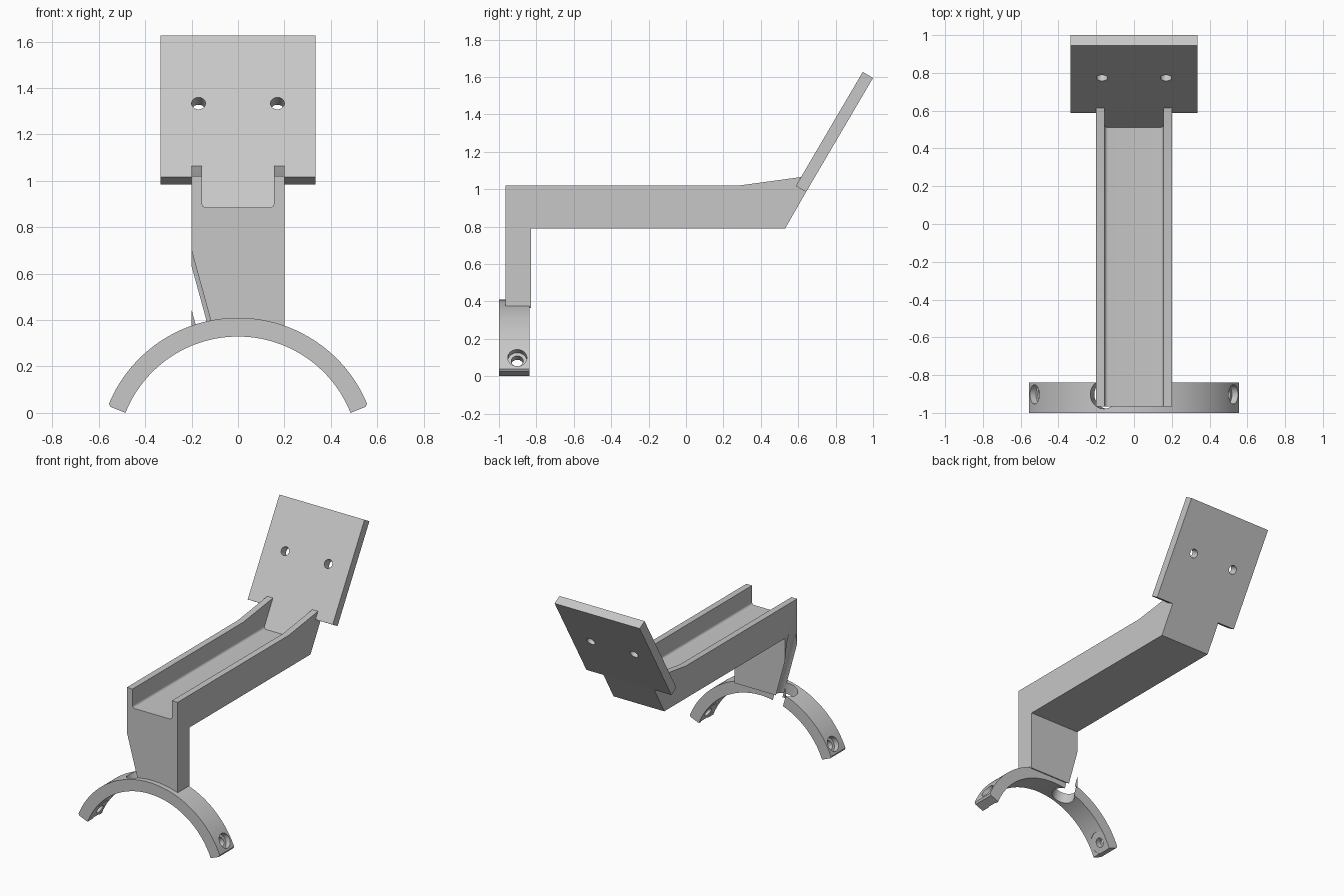
import bpy, bmesh, math
from math import sin, cos, radians
from mathutils import Vector

cube = bpy.data.objects.get("Cube")
if cube:
    bpy.data.objects.remove(cube, do_unlink=True)

grey = bpy.data.materials.new("plain_grey")
grey.use_nodes = True
COLOUR = (0.57, 0.57, 0.57, 1)
grey.diffuse_color = COLOUR
grey.node_tree.nodes["Principled BSDF"].inputs["Base Color"].default_value = COLOUR


def finish(name, bm):
    bmesh.ops.recalc_face_normals(bm, faces=bm.faces[:])
    mesh = bpy.data.meshes.new(name)
    bm.to_mesh(mesh)
    bm.free()
    mesh.materials.append(grey)
    obj = bpy.data.objects.new(name, mesh)
    bpy.context.collection.objects.link(obj)
    return obj


def prism(name, points, offset):
    """Extrude a closed outline along an offset."""
    bm = bmesh.new()
    face = bm.faces.new([bm.verts.new(p) for p in points])
    out = bmesh.ops.extrude_face_region(bm, geom=[face])
    verts = [g for g in out["geom"] if isinstance(g, bmesh.types.BMVert)]
    bmesh.ops.translate(bm, vec=offset, verts=verts)
    return finish(name, bm)


def rod(start, end, radius):
    """Cylinder cutter between two points."""
    start, end = Vector(start), Vector(end)
    bm = bmesh.new()
    bmesh.ops.create_cone(bm, cap_ends=True, segments=48, radius1=radius,
                          radius2=radius, depth=(end - start).length)
    obj = finish("cutter", bm)
    obj.rotation_mode = 'QUATERNION'
    obj.rotation_quaternion = (end - start).to_track_quat('Z', 'Y')
    obj.location = (start + end) / 2
    obj.hide_render = True
    return obj


def cut(target, cutter):
    bpy.ops.object.select_all(action='DESELECT')
    bpy.context.view_layer.objects.active = target
    target.select_set(True)
    mod = target.modifiers.new("cut", 'BOOLEAN')
    mod.operation = 'DIFFERENCE'
    mod.solver = 'EXACT'
    mod.object = cutter
    bpy.ops.object.modifier_apply(modifier=mod.name)
    bpy.data.objects.remove(cutter, do_unlink=True)


# Curved clamp saddle with slightly eased outer ends
CZ, R_OUT, R_IN, END = -0.193, 0.603, 0.522, 21.7
HOLE_Y = -0.902


def radial(angle, r, y=HOLE_Y):
    a = radians(angle)
    return (r * cos(a), y, CZ + r * sin(a))


SWEEP, STEPS = 180 - 2 * END, 64
outer = [radial(END, R_OUT - 0.012, -1)]
outer += [radial(END + 1 + (SWEEP - 2) * i / STEPS, R_OUT, -1) for i in range(STEPS + 1)]
outer += [radial(180 - END, R_OUT - 0.012, -1)]
inner = [radial(180 - END - SWEEP * i / STEPS, R_IN, -1) for i in range(STEPS + 1)]
saddle = prism("clamp_saddle", outer + inner, (0, 0.162, 0))

# Counterbored screw holes near both saddle ends
for angle in (29, 151):
    cut(saddle, rod(radial(angle, 0.4), radial(angle, 0.7), 0.032))
    cut(saddle, rod(radial(angle, 0.565), radial(angle, 0.7), 0.051))
    cut(saddle, rod(radial(angle, 0.4), radial(angle, R_IN), 0.075))

# Post and arm in one side outline, sloping up to the plate
W = 0.2
side = [(-0.965, 0.365), (-0.965, 1.02), (0.285, 1.02), (0.615, 1.065),
        (0.587, 1.017), (0.642, 0.985), (0.53, 0.79), (-0.83, 0.79), (-0.83, 0.365)]
arm = prism("post_and_arm", [(-W, y, z) for y, z in side], (2 * W, 0, 0))

# Open channel with rounded floor corners, ending at the plate's slope
HALF, FLOOR, FILLET = 0.155, 0.885, 0.018
right = [(HALF - FILLET + FILLET * cos(radians(a)), FLOOR + FILLET + FILLET * sin(radians(a)))
         for a in range(-90, 1, 15)]
right.append((HALF, 1.2))
outline = right + [(-x, z) for x, z in reversed(right)]
channel = prism("cutter", [(x, -1.1, z) for x, z in outline], (0, 1.6, 0))
for v in channel.data.vertices:
    if v.co.y > 0:
        v.co.y = 0.511 + (v.co.z - FLOOR) / math.sqrt(3)
cut(arm, channel)

# Screwdriver clearance bored through saddle and post
for part in (saddle, arm):
    cut(part, rod(radial(105.3, 0.4), radial(105.3, 1.3), 0.0763))

# Tilted mounting plate with two bolt holes
section = [(0.587, 1.017), (0.945, 1.627), (1.0, 1.595), (0.642, 0.985)]
plate = prism("mounting_plate", [(-0.335, y, z) for y, z in section], (0.67, 0, 0))
for x in (-0.17, 0.17):
    centre = Vector((x, 0.771, 1.335))
    normal = Vector((0, -sin(radians(60)), cos(radians(60))))
    cut(plate, rod(centre - normal * 0.2, centre + normal * 0.2, 0.03))

# Smooth curved faces, keep edges crisp
bpy.ops.object.select_all(action='DESELECT')
for part in (saddle, arm, plate):
    part.select_set(True)
bpy.context.view_layer.objects.active = saddle
bpy.ops.object.shade_smooth_by_angle(angle=radians(25))
